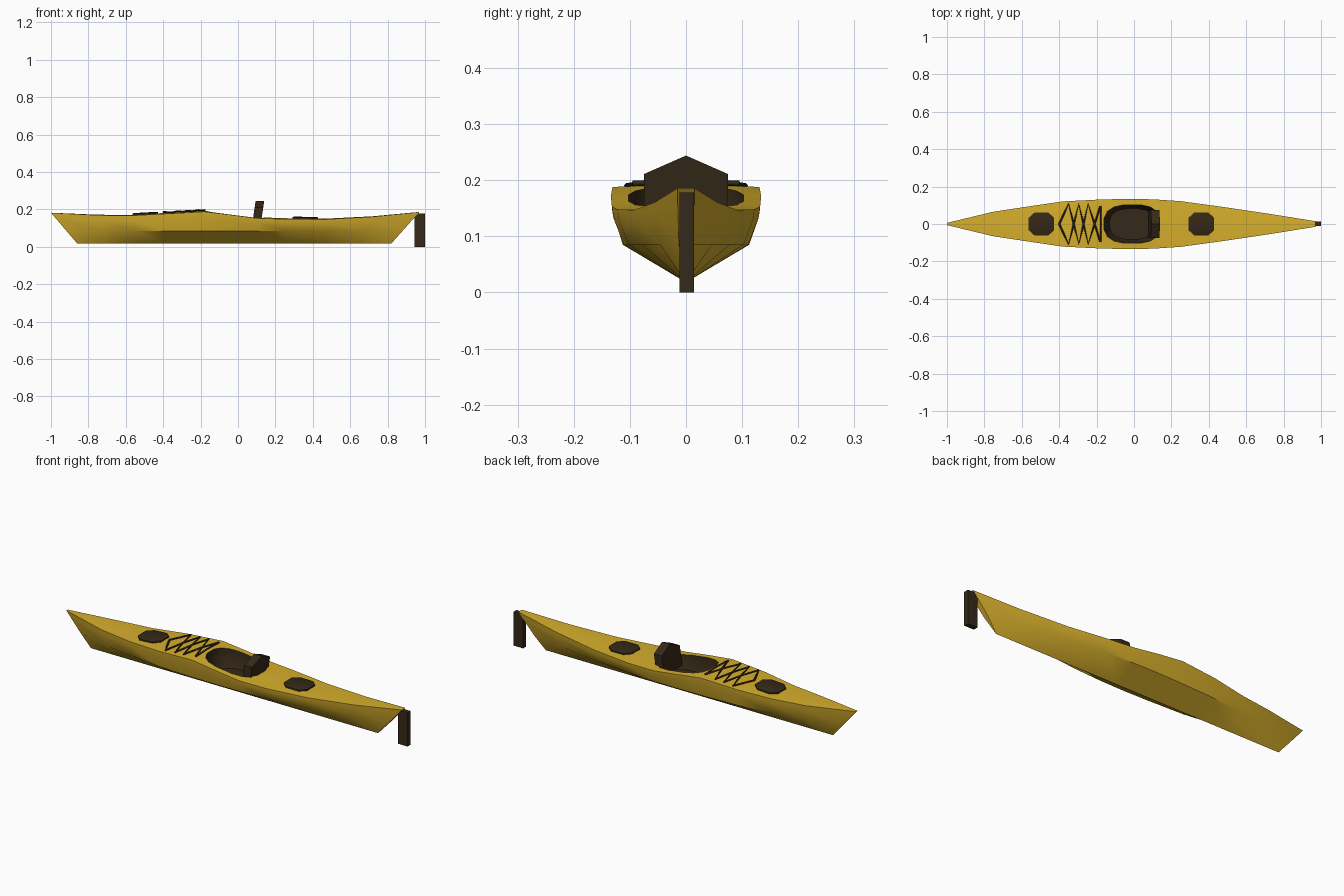
import bpy, bmesh, math
from mathutils import Vector

if "Cube" in bpy.data.objects:
    bpy.data.objects.remove(bpy.data.objects["Cube"])


def material(name, rgb):
    m = bpy.data.materials.new(name)
    m.diffuse_color = (*rgb, 1)
    m.use_nodes = True
    m.node_tree.nodes["Principled BSDF"].inputs["Base Color"].default_value = m.diffuse_color
    return m


YELLOW = material("hull yellow", (0.68, 0.43, 0.025))
DARK = material("dark brown", (0.035, 0.022, 0.009))

# Stations: deck x, keel x, half width, sheer height
STATIONS = [(-1.0, -0.86, 0.006, 0.182), (-0.75, -0.70, 0.066, 0.169),
            (-0.57, -0.55, 0.093, 0.167), (-0.38, -0.38, 0.121, 0.177),
            (-0.18, -0.18, 0.131, 0.188), (-0.04, -0.04, 0.134, 0.171),
            (0.10, 0.10, 0.132, 0.153), (0.25, 0.25, 0.122, 0.148),
            (0.47, 0.46, 0.092, 0.147), (0.72, 0.65, 0.055, 0.161),
            (0.97, 0.82, 0.015, 0.186)]
CROWN = 0.04  # deck crown as a share of half width


def deck(x, y=0):
    """Height of the deck surface at x, y."""
    for a, b in zip(STATIONS, STATIONS[1:]):
        if x <= b[0]:
            break
    t = (x - a[0]) / (b[0] - a[0])
    w = a[2] + (b[2] - a[2]) * t
    z = a[3] + (b[3] - a[3]) * t
    return z + CROWN * w * max(0, 1 - abs(y) / w)


def finish(bm, name, mat, angle=35):
    bmesh.ops.recalc_face_normals(bm, faces=bm.faces)
    me = bpy.data.meshes.new(name)
    bm.to_mesh(me)
    bm.free()
    ob = bpy.data.objects.new(name, me)
    bpy.context.collection.objects.link(ob)
    me.materials.append(mat)
    if angle:
        smooth(ob, angle)
    return ob


def smooth(ob, angle):
    bpy.ops.object.select_all(action='DESELECT')
    ob.select_set(True)
    bpy.context.view_layer.objects.active = ob
    bpy.ops.object.shade_smooth_by_angle(angle=math.radians(angle))


def loft(rings, name, mat, angle=35):
    """Skin closed rings of points and cap both ends."""
    bm = bmesh.new()
    vs = [[bm.verts.new(p) for p in r] for r in rings]
    n = len(vs[0])
    for a, b in zip(vs, vs[1:]):
        for i in range(n):
            bm.faces.new((a[i], a[(i + 1) % n], b[(i + 1) % n], b[i]))
    bm.faces.new(vs[0])
    bm.faces.new(vs[-1])
    return finish(bm, name, mat, angle)


# Hull and deck
rings = []
for xd, xk, w, zs in STATIONS:
    half = [(0.84 * w, 0.085), (0.98 * w, 0.085 + 0.7 * (zs - 0.085)), (w, zs)]
    section = [(0, 0.018)] + half + [(0, zs + CROWN * w)]
    section += [(-y, z) for y, z in reversed(half)]
    rings.append([(xk + (xd - xk) * min(1, (z - 0.018) / (zs - 0.018)), y, z)
                  for y, z in section])
hull = loft(rings, "hull", YELLOW, 0)
hull.data.materials.append(DARK)


# Cockpit opening cut into the deck
def oval(cx, rx, ry, n, power):
    pts = []
    for i in range(n):
        a = 2 * math.pi * (i + 0.5) / n
        c, s = math.cos(a), math.sin(a)
        pts.append((cx + rx * math.copysign(abs(c) ** power, c),
                    ry * math.copysign(abs(s) ** power, s)))
    return pts


pit = [[(-0.01 + (x + 0.01) * k, y * k, z) for x, y in oval(-0.01, 0.152, 0.104, 16, 0.75)]
       for k, z in ((0.8, 0.09), (1.0, 0.145), (1.0, 0.25))]
cutter = loft(pit, "cockpit_cutter", YELLOW, 0)
cutter.data.materials.append(DARK)
for f in cutter.data.polygons:
    f.material_index = 1
cutter.hide_render = True
mod = hull.modifiers.new("cockpit", 'BOOLEAN')
mod.object = cutter
mod.operation = 'DIFFERENCE'
mod.solver = 'EXACT'
bpy.context.view_layer.objects.active = hull
bpy.ops.object.modifier_apply(modifier="cockpit")
bpy.data.objects.remove(cutter)
smooth(hull, 35)

# Hatch covers that follow the deck
for name, cx in (("front_hatch", -0.495), ("rear_hatch", 0.36)):
    outline = oval(cx, 0.072, 0.065, 8, 0.7)
    loft([[(x, y, deck(x, y) - 0.01) for x, y in outline],
          [(x, y, deck(x, y) + 0.007) for x, y in outline],
          [(cx + (x - cx) * 0.9, y * 0.9, deck(cx + (x - cx) * 0.9, y * 0.9) + 0.010)
           for x, y in outline]], name, DARK, 30)

# Backrest: pentagon slab leaning back
shape = [(-0.075, 0.11), (0.075, 0.11), (0.075, 0.211), (0, 0.244), (-0.075, 0.211)]
loft([[(x0 + (z - 0.15) * 0.15, y, z) for y, z in shape]
      for x0 in (0.080, 0.126)], "backrest", DARK, 30)

# Rudder blade
loft([[(x, y, z) for x, y in ((0.943, -0.012), (1.0, -0.012), (1.0, 0.014), (0.943, 0.014))]
      for z in (0, 0.178)], "rudder", DARK, 30)

# Crossed deck cords
zigzag = [(-0.40, 0), (-0.35, 0.108), (-0.295, -0.106), (-0.245, 0.106), (-0.18, -0.095)]
cords = [zigzag, [(x, -y) for x, y in zigzag], [(-0.178, -0.095), (-0.178, 0.095)]]
cu = bpy.data.curves.new("deck_cords", 'CURVE')
cu.dimensions = '3D'
cu.bevel_depth = 0.005
cu.bevel_resolution = 0
cu.use_fill_caps = True
cu.materials.append(DARK)
for path in cords:
    pts = []
    for a, b in zip(path, path[1:]):
        pts += [Vector(a).lerp(Vector(b), t) for t in (0, 0.5)]
    pts.append(Vector(path[-1]))
    sp = cu.splines.new('POLY')
    sp.points.add(len(pts) - 1)
    for p, v in zip(sp.points, pts):
        p.co = (v.x, v.y, deck(v.x, v.y) + 0.005, 1)
bpy.context.collection.objects.link(bpy.data.objects.new("deck_cords", cu))
